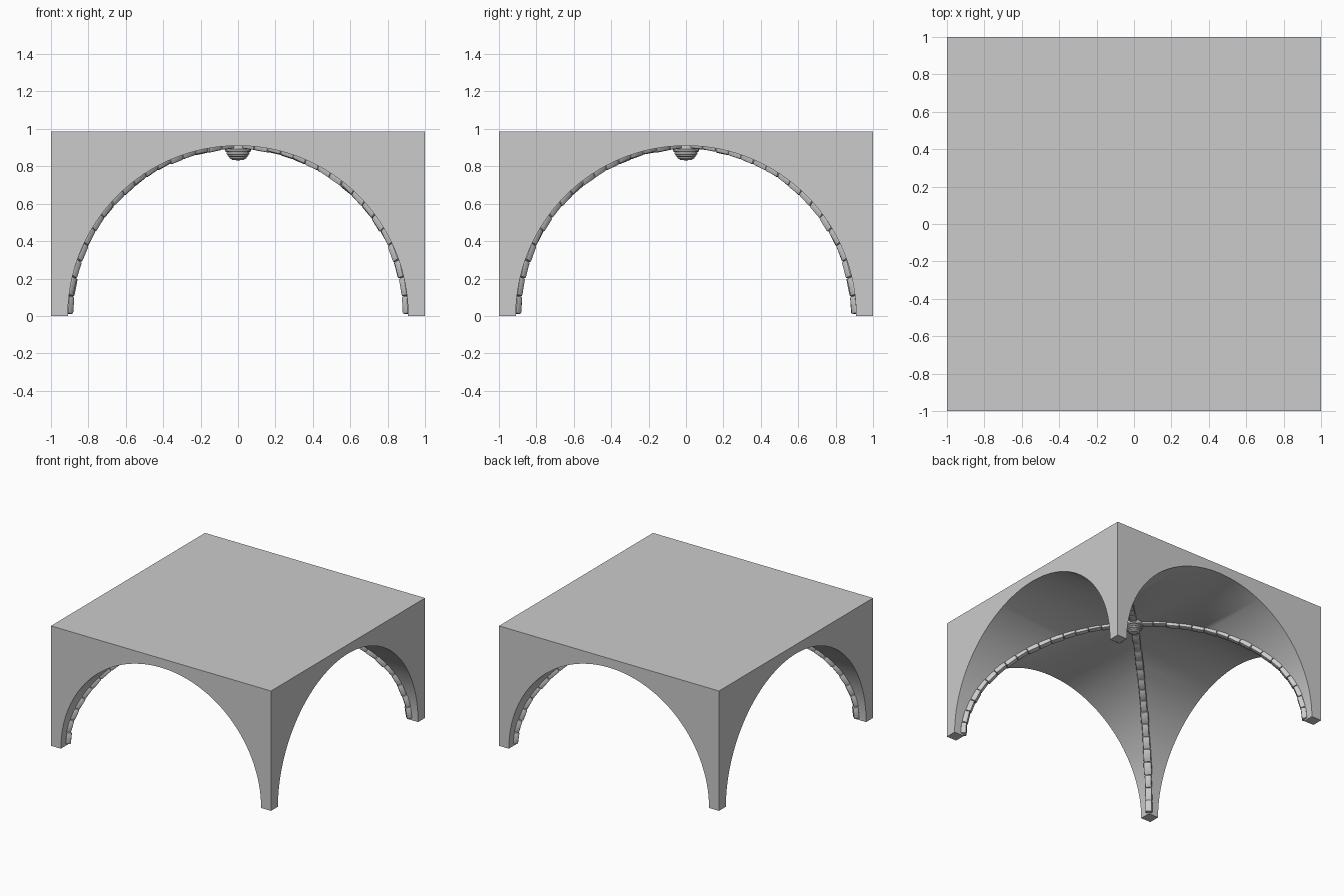
import bpy, bmesh, math, random
from mathutils import Matrix, Vector

if "Cube" in bpy.data.objects:
    bpy.data.objects.remove(bpy.data.objects["Cube"])

random.seed(4)
R, H, TOP, SEG = 0.91, 1.0, 0.985, 64


def finish(bm, name, angle=30):
    me = bpy.data.meshes.new(name)
    bm.to_mesh(me)
    bm.free()
    ob = bpy.data.objects.new(name, me)
    bpy.context.collection.objects.link(ob)
    bpy.ops.object.select_all(action='DESELECT')
    bpy.context.view_layer.objects.active = ob
    ob.select_set(True)
    bpy.ops.object.shade_smooth_by_angle(angle=math.radians(angle))
    return ob


# Groin vault: one quarter (front web, arch face, roof, foot) turned four times
bm = bmesh.new()
arch = [(R * math.cos(math.pi * i / SEG), R * math.sin(math.pi * i / SEG))
        for i in range(SEG + 1)]
for k in range(4):
    rot = Matrix.Rotation(k * math.pi / 2, 3, 'Z')

    def face(pts):
        bm.faces.new([bm.verts.new(rot @ Vector(p)) for p in pts])

    for (x0, z0), (x1, z1) in zip(arch, arch[1:]):
        quad = [(x0, -H, z0), (x1, -H, z1), (x1, -abs(x1), z1), (x0, -abs(x0), z0)]
        face(quad)
    face([(x, -H, z) for x, z in arch] +
         [(-H, -H, 0), (-H, -H, TOP), (H, -H, TOP), (H, -H, 0)])
    face([(-H, -H, TOP), (H, -H, TOP), (0, 0, TOP)])
    face([(R, -H, 0), (H, -H, 0), (H, -R, 0), (R, -R, 0)])
bmesh.ops.remove_doubles(bm, verts=bm.verts, dist=1e-5)
bmesh.ops.recalc_face_normals(bm, faces=bm.faces)
finish(bm, "groin_vault")


# Diagonal ribs: rounded stones spaced evenly along the elliptical groin
def groin(t):
    return Vector((math.sqrt(2) * R * math.cos(t), 0, R * math.sin(t)))


N, STEPS = 17, 400
samples = [groin(math.pi / 2 * i / STEPS) for i in range(STEPS + 1)]
lengths = [0]
for a, b in zip(samples, samples[1:]):
    lengths.append(lengths[-1] + (b - a).length)


def at_length(s):
    i = min(range(STEPS + 1), key=lambda j: abs(lengths[j] - s))
    return samples[i]


start, end = 0.01, lengths[-1] - 0.05
WIDTH, DEPTH, PROUD = 0.054, 0.042, 0.016
for k in range(4):
    bm = bmesh.new()
    turn = Matrix.Rotation(math.pi / 4 + k * math.pi / 2, 4, 'Z')
    for i in range(N):
        a = at_length(start + (end - start) * i / N)
        b = at_length(start + (end - start) * (i + 1) / N)
        along = (b - a).normalized()
        side = Vector((0, 1, 0))
        inward = along.cross(side)
        if inward.dot(a + b) > 0:
            inward = -inward
        proud = PROUD + random.uniform(-0.003, 0.004)
        mid = (a + b) / 2 + inward * (proud - DEPTH / 2)
        frame = Matrix((along, side, inward)).transposed().to_4x4()
        tilt = Matrix.Rotation(random.uniform(-0.05, 0.05), 4, 'Y')
        size = Matrix.Diagonal(((b - a).length * 0.99,
                                WIDTH * random.uniform(0.92, 1.1), DEPTH, 1))
        stone = bmesh.new()
        bmesh.ops.create_cube(stone, size=1, matrix=size)
        bmesh.ops.bevel(stone, geom=stone.edges[:], offset=0.009, segments=2,
                        profile=0.5, affect='EDGES')
        stone.transform(turn @ Matrix.Translation(mid) @ frame @ tilt)
        bmesh.ops.recalc_face_normals(stone, faces=stone.faces)
        part = bpy.data.meshes.new("stone")
        stone.to_mesh(part)
        stone.free()
        bm.from_mesh(part)
        bpy.data.meshes.remove(part)
    finish(bm, f"diagonal_rib_{k + 1}", 40)

# Central boss: stepped rings turned about the vertical axis
profile = [(0, 0.925), (0.066, 0.925), (0.066, 0.892), (0.07, 0.888), (0.07, 0.88),
           (0.06, 0.876), (0.061, 0.866), (0.056, 0.862), (0.054, 0.854),
           (0.047, 0.85), (0.045, 0.842), (0.036, 0.838), (0.03, 0.833), (0, 0.832)]
bm = bmesh.new()
vs = [bm.verts.new((r, 0, z)) for r, z in profile]
es = [bm.edges.new(p) for p in zip(vs, vs[1:])]
bmesh.ops.spin(bm, geom=vs + es, cent=(0, 0, 0), axis=(0, 0, 1),
               angle=2 * math.pi, steps=32)
bmesh.ops.remove_doubles(bm, verts=bm.verts, dist=1e-5)
bmesh.ops.recalc_face_normals(bm, faces=bm.faces)
finish(bm, "central_boss")
